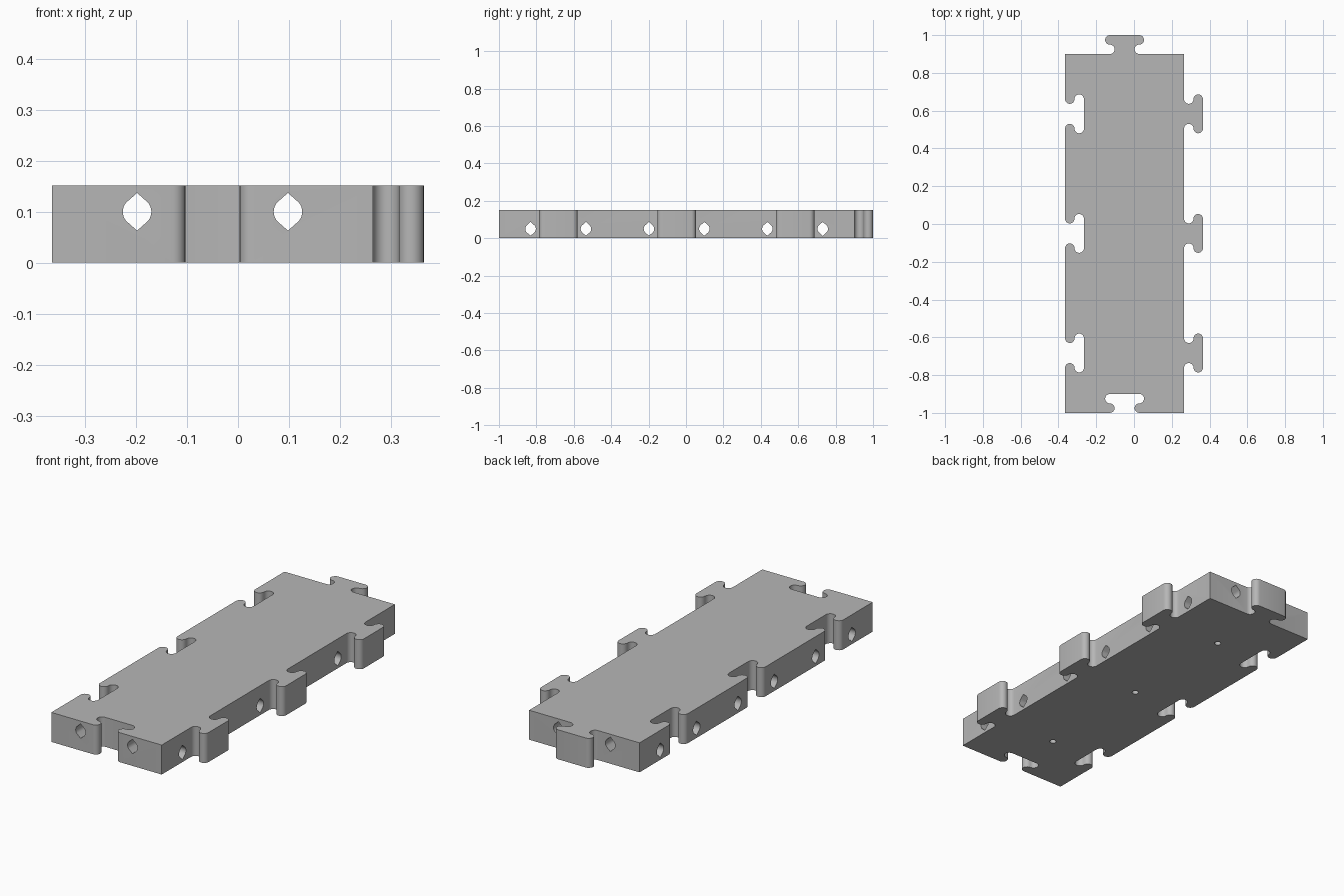
import bpy, bmesh, math
from mathutils import Vector

old = bpy.data.objects.get("Cube")
if old:
    bpy.data.objects.remove(old, do_unlink=True)

HEIGHT = 0.152
LEFT, RIGHT, FRONT, BACK = -0.365, 0.265, -1.0, 0.9
CX, CY = (LEFT + RIGHT) / 2, (FRONT + BACK) / 2
PITCH = 0.633            # spacing of the joints along the long sides
R = 0.025                # radius of every joint curve
NECK = 0.053             # half width of the joint neck
JOINTS = [CY - PITCH, CY, CY + PITCH]

grey = bpy.data.materials.new("mid grey")
grey.use_nodes = True
grey.diffuse_color = (0.47, 0.47, 0.47, 1)
grey.node_tree.nodes["Principled BSDF"].inputs["Base Color"].default_value = (0.47, 0.47, 0.47, 1)


def joint():
    """Half-round neck followed by a half-round lobe, mirrored; (along, outward)."""
    steps = 10
    angles = [math.pi * (i / steps - 0.5) for i in range(steps + 1)]
    u = -NECK - R
    half = [(u + R * math.cos(a), R + R * math.sin(a)) for a in angles]
    half += [(u - R * math.cos(a), 3 * R + R * math.sin(a)) for a in angles[1:]]
    return half + [(-a, b) for a, b in reversed(half)]


def end_joint(y):
    return [(CX + u, y + v) for u, v in joint()]


def side_joint(x, y):
    return [(x + v, y + u) for u, v in joint()]


def prism(name, points, direction):
    """Extrude a closed outline of 3D points along a direction."""
    bm = bmesh.new()
    face = bm.faces.new([bm.verts.new(p) for p in points])
    ext = bmesh.ops.extrude_face_region(bm, geom=[face])
    verts = [g for g in ext["geom"] if isinstance(g, bmesh.types.BMVert)]
    bmesh.ops.translate(bm, verts=verts, vec=Vector(direction))
    bmesh.ops.recalc_face_normals(bm, faces=bm.faces)
    mesh = bpy.data.meshes.new(name)
    bm.to_mesh(mesh)
    bm.free()
    mesh.materials.append(grey)
    obj = bpy.data.objects.new(name, mesh)
    bpy.context.collection.objects.link(obj)
    return obj


# Plate outline: sockets on the front and right, tabs on the back and left
outline = [(LEFT, FRONT)] + end_joint(FRONT) + [(RIGHT, FRONT)]
for y in JOINTS:
    outline += side_joint(RIGHT, y)
outline += [(RIGHT, BACK)] + end_joint(BACK)[::-1] + [(LEFT, BACK)]
for y in reversed(JOINTS):
    outline += side_joint(LEFT, y)[::-1]
plate = prism("interlocking_plate", [(x, y, 0) for x, y in outline], (0, 0, HEIGHT))

# Channel profile: round sides with a point above and below
arc = [math.radians(a) for a in range(-40, 41, 10)]
right_arc = [(0.028 * math.cos(a), 0.028 * math.sin(a)) for a in arc]
left_arc = [(-a, -b) for a, b in right_arc]
channel = right_arc + [(0, 0.037)] + left_arc + [(0, -0.037)]

cutters = []
OFFSET = 0.148           # channels sit either side of each joint
for side in (-1, 1):
    x = CX + side * OFFSET
    cutters.append(prism("long_channel", [(x + a, -1.2, 0.1 + b) for a, b in channel], (0, 2.4, 0)))
    for y in JOINTS:
        y += side * OFFSET
        cutters.append(prism("cross_channel", [(-0.6, y + a, 0.05 + b) for a, b in channel], (1.2, 0, 0)))

# Blind holes in the underside
circle = [math.tau * i / 20 for i in range(20)]
for y in JOINTS:
    ring = [(CX + 0.016 * math.cos(a), y + 0.016 * math.sin(a), -0.05) for a in circle]
    cutters.append(prism("underside_hole", ring, (0, 0, 0.15)))

# Cut the channels and holes, then drop the cutters
bpy.ops.object.select_all(action='DESELECT')
bpy.context.view_layer.objects.active = plate
plate.select_set(True)
for cutter in cutters:
    cutter.hide_render = True
    mod = plate.modifiers.new("cut", 'BOOLEAN')
    mod.operation = 'DIFFERENCE'
    mod.solver = 'EXACT'
    mod.object = cutter
    bpy.ops.object.modifier_apply(modifier=mod.name)
    bpy.data.objects.remove(cutter, do_unlink=True)

bpy.ops.object.shade_smooth_by_angle(angle=math.radians(30))
